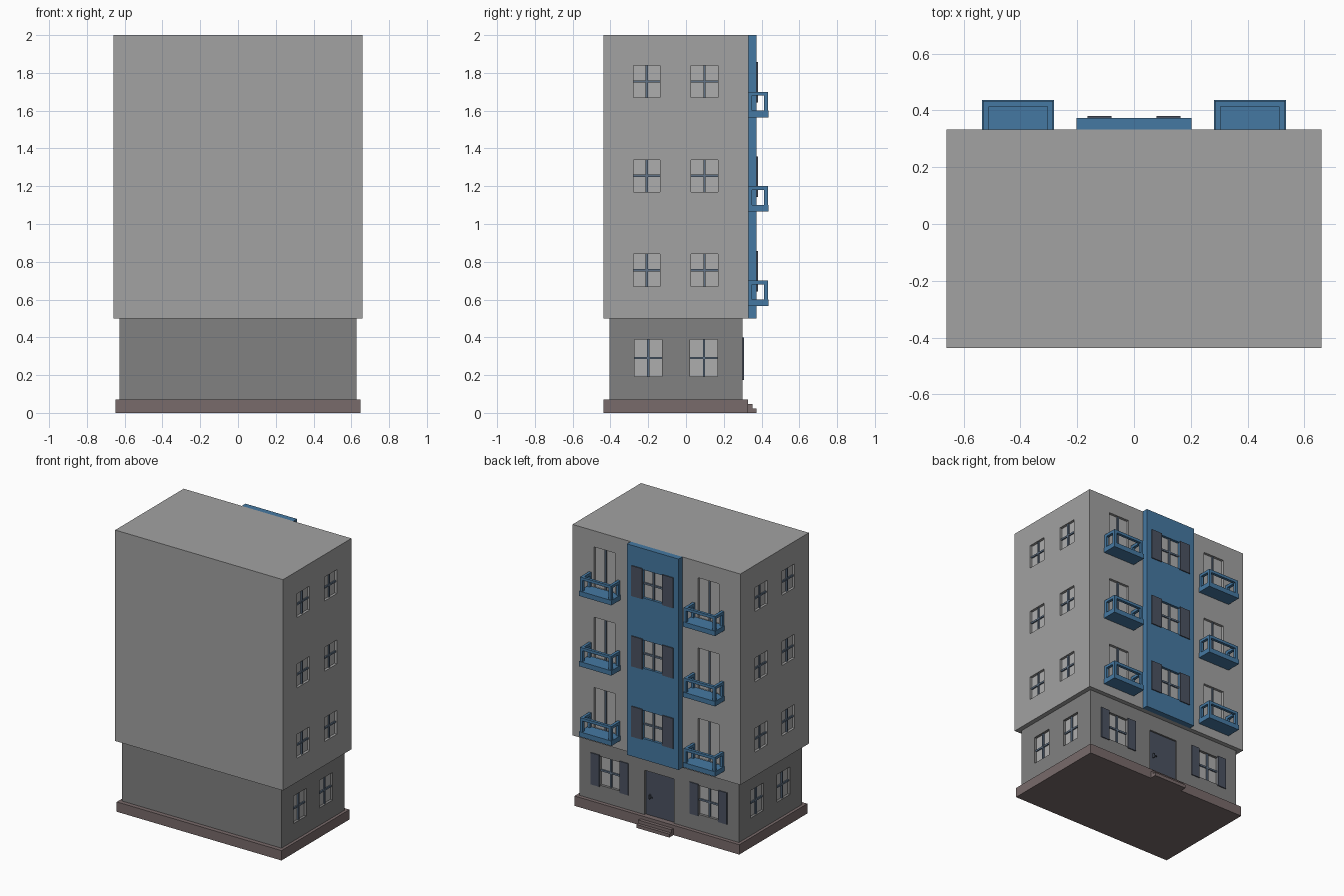
import bpy, bmesh
from mathutils import Matrix, Vector

if "Cube" in bpy.data.objects:
    bpy.data.objects.remove(bpy.data.objects["Cube"])


def material(name, r, g, b):
    m = bpy.data.materials.new(name)
    m.diffuse_color = (r, g, b, 1)
    m.use_nodes = True
    m.node_tree.nodes["Principled BSDF"].inputs["Base Color"].default_value = m.diffuse_color
    return m


BLUE = material("blue_paint", 0.06, 0.19, 0.36)
DARK = material("dark_grey_wall", 0.22, 0.22, 0.22)
BROWN = material("brown_stone", 0.19, 0.145, 0.145)
SLATE = material("slate", 0.07, 0.085, 0.12)
FRAME = material("frame_blue_grey", 0.12, 0.17, 0.24)
WALL = material("wall_grey", 0.36, 0.36, 0.36)
GLASS = material("pane_grey", 0.42, 0.42, 0.42)


def boxes(name, ranges, mat=None):
    """One object made from boxes given as ((x0,x1),(y0,y1),(z0,z1))."""
    bm = bmesh.new()
    for r in ranges:
        size = Vector([abs(a[1] - a[0]) for a in r])
        mid = Vector([(a[0] + a[1]) / 2 for a in r])
        bmesh.ops.create_cube(bm, size=1, matrix=Matrix.Translation(mid) @ Matrix.Diagonal(size).to_4x4())
    me = bpy.data.meshes.new(name)
    bm.to_mesh(me)
    bm.free()
    ob = bpy.data.objects.new(name, me)
    bpy.context.collection.objects.link(ob)
    if mat:
        me.materials.append(mat)
    return ob


def carve(ob, ranges):
    """Cut recesses into a wall and bake the result."""
    cutter = boxes("cutter", ranges)
    cutter.hide_render = True
    mod = ob.modifiers.new("recess", "BOOLEAN")
    mod.object, mod.operation, mod.solver = cutter, "DIFFERENCE", "EXACT"
    dg = bpy.context.evaluated_depsgraph_get()
    new = bpy.data.meshes.new_from_object(ob.evaluated_get(dg))
    ob.modifiers.clear()
    ob.data = new
    bpy.data.objects.remove(cutter)


def back(plane):
    return lambda u0, u1, d0, d1, z0, z1: ((u0, u1), (plane + d0, plane + d1), (z0, z1))


def side(plane, s):
    return lambda u0, u1, d0, d1, z0, z1: ((s * (plane + d0), s * (plane + d1)), (u0, u1), (z0, z1))


DEPTH, BAR = 0.025, 0.006
panes, bars, shutters = [], [], []


def window(place, cuts, u, hw, z0, z1, cross=True, shutter=0, grow=0.0):
    """Recessed pane with glazing bars and optional shutters."""
    zm = (z0 + z1) / 2
    cuts.append(place(u - hw, u + hw, -DEPTH, 0.02, z0, z1))
    panes.append(place(u - hw, u + hw, -DEPTH - 0.003, -0.018, z0, z1))
    bars.append(place(u - BAR, u + BAR, -0.02, -0.008, z0, z1))
    if cross:
        bars.append(place(u - hw, u + hw, -0.02, -0.009, zm - BAR, zm + BAR))
    if shutter:
        for a, b in ((u - hw - shutter, u - hw), (u + hw, u + hw + shutter)):
            shutters.append(place(a, b, -0.002, 0.007, z0 - grow, z1 + grow))


upper_cuts, lower_cuts, panel_cuts = [], [], []
slabs, rails = [], []
UP, LOW, PANEL = back(0.332), back(0.30), back(0.374)

for s in (-1, 1):
    # side windows
    for u in (-0.208, 0.098):
        for z in (0.67, 1.17, 1.67):
            window(side(0.66, s), upper_cuts, u, 0.071, z, z + 0.17)
    for u in (-0.2, 0.095):
        window(side(0.627, s), lower_cuts, u, 0.073, 0.193, 0.389)
    # ground floor entrance-side windows
    window(LOW, lower_cuts, s * 0.388, 0.08, 0.185, 0.39, shutter=0.067, grow=0.01)
    # balconies with double doors
    for z in (0.5, 1.0, 1.5):
        window(UP, upper_cuts, s * 0.408, 0.083, z + 0.095, z + 0.385, cross=False)
        x0, x1, y0, y1, t = s * 0.408 - 0.127, s * 0.408 + 0.127, 0.33, 0.437, 0.02
        slabs.append(((x0, x1), (y0, y1), (z + 0.065, z + 0.1)))
        zr, zt = z + 0.18, z + 0.2
        x0, x1, y1 = x0 + 0.004, x1 - 0.004, y1 - 0.004
        rails.append(((x0, x1), (y1 - t, y1), (zr, zt)))
        for a, b in ((x0, x0 + t), (x1 - t, x1)):
            rails.append(((a, b), (y0, y1 - t), (zr, zt)))
            rails.append(((a, b), (y1 - t, y1), (z + 0.1, zr)))
            rails.append(((a, b), (y0, y0 + t), (z + 0.1, zr)))

# central shuttered windows in the blue panel
for z in (0.65, 1.15, 1.65):
    window(PANEL, panel_cuts, 0, 0.079, z, z + 0.2, shutter=0.085, grow=0.008)

# entrance door
lower_cuts.append(LOW(-0.115, 0.115, -DEPTH, 0.02, 0.06, 0.385))
boxes("entrance_door", [LOW(-0.115, 0.115, -0.028, -0.012, 0.07, 0.385)], SLATE)
boxes("door_handle", [LOW(0.074, 0.082, -0.013, 0.003, 0.19, 0.22),
                      LOW(0.055, 0.082, -0.003, 0.003, 0.202, 0.209)], SLATE)

# walls
upper = boxes("upper_storeys", [((-0.66, 0.66), (-0.437, 0.332), (0.5, 2.0))], WALL)
lower = boxes("ground_floor", [((-0.627, 0.627), (-0.406, 0.30), (0.06, 0.5))], DARK)
panel = boxes("blue_panel", [((-0.203, 0.203), (0.332, 0.374), (0.5, 2.0))], BLUE)
carve(upper, upper_cuts)
carve(lower, lower_cuts)
carve(panel, panel_cuts)

# plinth and steps
boxes("plinth", [((-0.648, 0.648), (-0.437, 0.327), (0, 0.07))], BROWN)
boxes("entrance_steps", [((-0.13, 0.13), (0.327, 0.351), (0, 0.047)),
                         ((-0.13, 0.13), (0.351, 0.373), (0, 0.024))], BROWN)

boxes("window_panes", panes, GLASS)
boxes("glazing_bars", bars, FRAME)
boxes("window_shutters", shutters, SLATE)
boxes("balcony_floors", slabs, BLUE)
boxes("balcony_railings", rails, BLUE)
